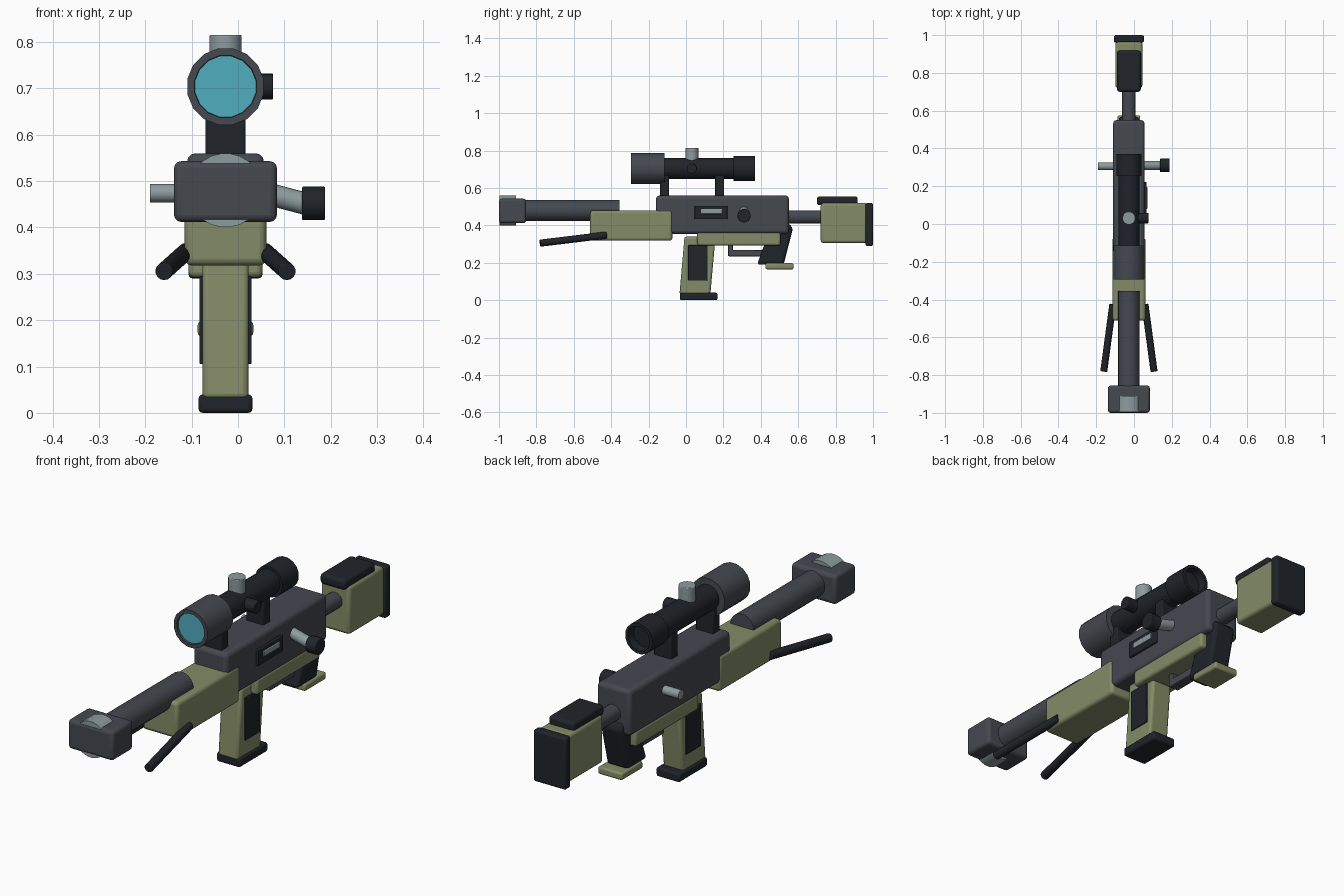
import bpy, bmesh, math
from mathutils import Vector

if "Cube" in bpy.data.objects:
    bpy.data.objects.remove(bpy.data.objects["Cube"])

CX = -0.027  # rifle centre line


def material(name, rgb):
    m = bpy.data.materials.new(name)
    m.diffuse_color = (*rgb, 1)
    m.use_nodes = True
    m.node_tree.nodes["Principled BSDF"].inputs["Base Color"].default_value = m.diffuse_color
    return m


GREEN = material("olive", (0.23, 0.26, 0.135))
GREY = material("gunmetal", (0.058, 0.065, 0.078))
BLACK = material("black", (0.014, 0.018, 0.023))
SILVER = material("steel", (0.27, 0.33, 0.34))
GLASS = material("glass", (0.08, 0.42, 0.53))


def finish(name, bm, mat, bevel=0.0):
    bmesh.ops.recalc_face_normals(bm, faces=bm.faces)
    me = bpy.data.meshes.new(name)
    bm.to_mesh(me)
    bm.free()
    ob = bpy.data.objects.new(name, me)
    bpy.context.collection.objects.link(ob)
    me.materials.append(mat)
    if bevel:
        b = ob.modifiers.new("bevel", 'BEVEL')
        b.width, b.segments, b.limit_method = bevel, 3, 'ANGLE'
    bpy.ops.object.select_all(action='DESELECT')
    ob.select_set(True)
    bpy.context.view_layer.objects.active = ob
    bpy.ops.object.shade_smooth_by_angle(angle=math.radians(35))
    return ob


def plate(name, pts, half, mat, bevel=0.0, x=CX):
    """Side profile of (y, z) points extruded across x."""
    bm = bmesh.new()
    a = [bm.verts.new((x - half, y, z)) for y, z in pts]
    b = [bm.verts.new((x + half, y, z)) for y, z in pts]
    bm.faces.new(a)
    bm.faces.new(b[::-1])
    n = len(pts)
    for i in range(n):
        bm.faces.new((a[i], b[i], b[(i + 1) % n], a[(i + 1) % n]))
    return finish(name, bm, mat, bevel)


def box(name, y0, y1, z0, z1, half, mat, bevel=0.0, x=CX):
    return plate(name, [(y0, z0), (y1, z0), (y1, z1), (y0, z1)], half, mat, bevel, x)


def rod(name, p, q, r, mat, bevel=0.0, sides=20):
    p, q = Vector(p), Vector(q)
    bm = bmesh.new()
    bmesh.ops.create_cone(bm, cap_ends=True, segments=sides, radius1=r, radius2=r, depth=(q - p).length)
    bm.transform((q - p).to_track_quat('Z', 'Y').to_matrix().to_4x4())
    bmesh.ops.translate(bm, verts=bm.verts, vec=(p + q) / 2)
    return finish(name, bm, mat, bevel)


def lathe(name, profile, z, mat, sides=16, closed=False):
    """Spin (radius, y) points around the lengthwise axis at height z."""
    bm = bmesh.new()
    rings = [[bm.verts.new((CX + r * math.cos(t), y, z + r * math.sin(t)))
              for t in (2 * math.pi * (i + .5) / sides for i in range(sides))] for r, y in profile]
    pairs = list(zip(rings, rings[1:]))
    if closed:
        pairs.append((rings[-1], rings[0]))
    else:
        bm.faces.new(rings[0])
        bm.faces.new(rings[-1])
    for a, b in pairs:
        for i in range(sides):
            j = (i + 1) % sides
            bm.faces.new((a[i], a[j], b[j], b[i]))
    return finish(name, bm, mat)


# Barrel and muzzle
box("muzzle_brake", -1.0, -0.855, 0.412, 0.543, 0.111, GREY, 0.015)
lathe("muzzle_ring", [(0.08, -0.996), (0.08, -0.91), (0.058, -0.91), (0.058, -0.996)], 0.48, SILVER, 24, True)
rod("barrel", (CX, -0.87, 0.48), (CX, -0.355, 0.48), 0.057, GREY)

# Body
box("handguard", -0.512, -0.073, 0.318, 0.48, 0.088, GREEN, 0.015)
box("receiver", -0.16, 0.55, 0.355, 0.56, 0.083, GREY, 0.018)
box("lower_receiver", 0.06, 0.505, 0.292, 0.365, 0.08, GREEN, 0.012)
box("ejection_port", 0.046, 0.222, 0.433, 0.505, 0.01, BLACK, 0.004, 0.057)
box("bolt_face", 0.08, 0.195, 0.462, 0.488, 0.01, SILVER, 0.003, 0.061)

# Bolt handle and opposite pin
rod("bolt_arm", (0.03, 0.31, 0.482), (0.15, 0.31, 0.45), 0.024, SILVER)
rod("bolt_knob", (0.138, 0.31, 0.452), (0.188, 0.31, 0.452), 0.036, BLACK, 0.003)
rod("side_pin", (-0.19, 0.306, 0.474), (-0.09, 0.306, 0.474), 0.02, SILVER)

# Magazine
plate("magazine", [(-0.035, 0.03), (0.13, 0.03), (0.158, 0.34), (-0.008, 0.34)], 0.05, GREEN, 0.012)
box("magazine_panel", 0.012, 0.115, 0.105, 0.295, 0.056, BLACK, 0.003)
box("magazine_base", -0.032, 0.168, 0.0, 0.04, 0.058, BLACK, 0.009)

# Trigger guard, trigger and grip
plate("trigger_guard", [(0.225, 0.235), (0.42, 0.235), (0.42, 0.268), (0.25, 0.268), (0.25, 0.31), (0.225, 0.31)],
      0.025, GREY, 0.004)
plate("grip", [(0.38, 0.19), (0.522, 0.19), (0.572, 0.385), (0.55, 0.41), (0.46, 0.41)], 0.053, BLACK, 0.016)
box("grip_foot", 0.425, 0.575, 0.165, 0.198, 0.06, GREEN, 0.009)

# Stock
rod("buffer_tube", (CX, 0.53, 0.445), (CX, 0.74, 0.445), 0.036, GREY)
box("stock", 0.72, 0.968, 0.306, 0.52, 0.071, GREEN, 0.014)
box("butt_pad", 0.96, 1.0, 0.29, 0.52, 0.08, BLACK, 0.01)
box("cheek_rest", 0.70, 0.918, 0.508, 0.555, 0.063, BLACK, 0.014)

# Scope
SZ = 0.704
lathe("scope_objective", [(0.05, -0.115), (0.084, -0.115), (0.084, -0.295), (0.068, -0.295), (0.066, -0.28)], SZ, GREY)
lathe("scope_lens", [(0.067, -0.286), (0.067, -0.275)], SZ, GLASS)
rod("scope_tube", (CX, -0.12, SZ), (CX, 0.27, SZ), 0.056, BLACK)
lathe("scope_eyepiece", [(0.05, 0.255), (0.068, 0.255), (0.068, 0.37), (0.054, 0.37), (0.05, 0.335)], SZ, BLACK)
for name, y in (("front", -0.115), ("rear", 0.18)):
    box(name + "_scope_mount", y - 0.024, y + 0.024, 0.55, 0.67, 0.043, BLACK, 0.005)
rod("top_turret", (CX, 0.031, 0.72), (CX, 0.031, 0.815), 0.035, SILVER, 0.003)
rod("side_turret", (CX, 0.031, SZ), (0.076, 0.031, SZ), 0.028, BLACK, 0.003)

# Folded bipod legs
for name, s in (("left", -1), ("right", 1)):
    rod(name + "_bipod_leg", (CX + s * 0.085, -0.425, 0.348), (CX + s * 0.133, -0.78, 0.305), 0.019, BLACK, 0.003, 14)
